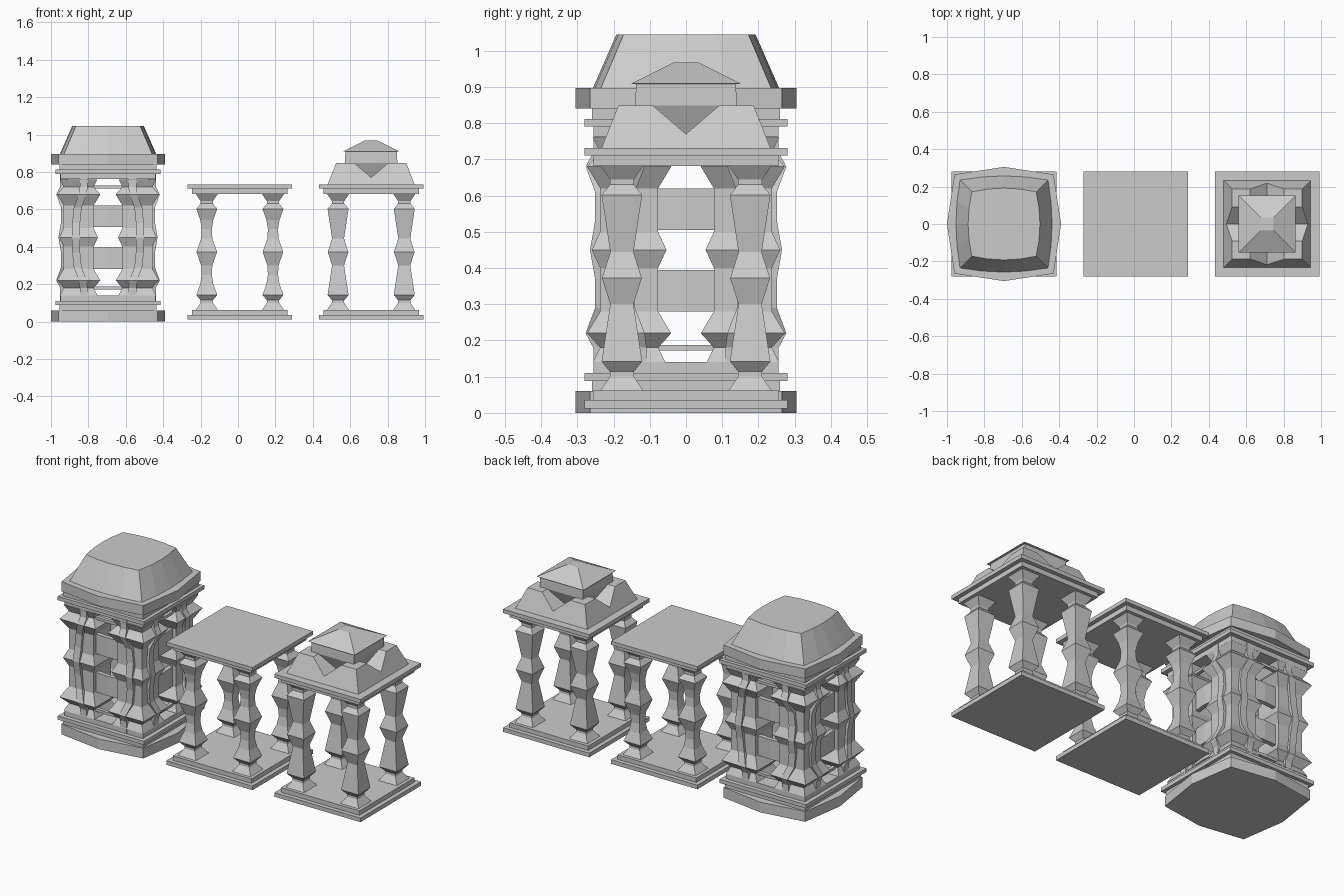
import bpy, bmesh

if "Cube" in bpy.data.objects:
    bpy.data.objects.remove(bpy.data.objects["Cube"])

stone = bpy.data.materials.new("grey stone")
stone.diffuse_color = (0.6, 0.6, 0.6, 1)
stone.use_nodes = True
stone.node_tree.nodes["Principled BSDF"].inputs["Base Color"].default_value = stone.diffuse_color


def finish(name, bm):
    bmesh.ops.recalc_face_normals(bm, faces=bm.faces)
    me = bpy.data.meshes.new(name)
    bm.to_mesh(me)
    bm.free()
    me.materials.append(stone)
    ob = bpy.data.objects.new(name, me)
    bpy.context.collection.objects.link(ob)
    return ob


def loft(name, x, y, sections, segs=1, hollow=False):
    """Stack square sections (z, corner half, side bulge, dx, dy)."""
    bm = bmesh.new()
    loops = []
    for s in sections:
        z, c, b, dx, dy = tuple(s) + (0,) * (5 - len(s))
        pts = []
        for side in range(4):
            for i in range(segs):
                t = -1 + 2 * i / segs
                px, py = c * t, -(c + b * (1 - t * t))
                for _ in range(side):
                    px, py = -py, px
                pts.append(bm.verts.new((x + dx + px, y + dy + py, z)))
        loops.append(pts)
    n = 4 * segs
    pairs = list(zip(loops, loops[1:]))
    if hollow:
        pairs.append((loops[-1], loops[0]))
    else:
        bm.faces.new(loops[0][::-1])
        bm.faces.new(loops[-1])
    for a, b in pairs:
        for i in range(n):
            j = (i + 1) % n
            bm.faces.new((a[i], a[j], b[j], b[i]))
    return finish(name, bm)


def slab(name, x, z0, z1, half, bulge=0, segs=1):
    return loft(name, x, 0, [(z0, half, bulge), (z1, half, bulge)], segs)


def band(name, x, z0, z1, half, bulge, thick):
    h = half - thick
    return loft(name, x, 0, [(z0, half, bulge), (z1, half, bulge),
                             (z1, h, bulge), (z0, h, bulge)], 4, True)


CORNERS = [(sx, sy) for sx in (-1, 1) for sy in (-1, 1)]


def pavilion(prefix, x, shaft):
    # stepped floor and ceiling
    slab(prefix + "_floor_plate", x, 0.012, 0.036, 0.28)
    slab(prefix + "_floor_step", x, 0.036, 0.062, 0.255)
    slab(prefix + "_ceiling_step", x, 0.682, 0.71, 0.255)
    slab(prefix + "_ceiling_plate", x, 0.71, 0.732, 0.28)
    # turned square columns, symmetric about mid height
    low = [(0.062, 0.059), (0.10, 0.033), (0.114, 0.033), (0.142, 0.056)] + shaft
    full = low + [(0.372, 0.055)] + [(0.744 - z, r) for z, r in reversed(low)]
    for sx, sy in CORNERS:
        loft(prefix + "_column", x + 0.177 * sx, 0.177 * sy, full)


# middle open pavilion with slender columns
pavilion("middle", 0.01, [(0.20, 0.035), (0.25, 0.027), (0.30, 0.03)])

# right pavilion with tapered columns
RX = 0.712
pavilion("right", RX, [(0.30, 0.032)])

# right roof: frustum with V valleys across both axes
roof = loft("right_roof", RX, 0, [(0.732, 0.233), (0.848, 0.187)])
for axis in (0, 1):
    bm = bmesh.new()
    ends = []
    for e in (-0.5, 0.5):
        tri = []
        for w, z in ((0, 0.77), (0.117, 0.87), (-0.117, 0.87)):
            p = (RX + w, e, z) if axis == 0 else (RX + e, w, z)
            tri.append(bm.verts.new(p))
        ends.append(tri)
    bm.faces.new(ends[0])
    bm.faces.new(ends[1])
    for i in range(3):
        j = (i + 1) % 3
        bm.faces.new((ends[0][i], ends[0][j], ends[1][j], ends[1][i]))
    cutter = finish("valley_cutter", bm)
    cutter.hide_render = True
    cutter.hide_viewport = True
    mod = roof.modifiers.new("valley", 'BOOLEAN')
    mod.operation = 'DIFFERENCE'
    mod.solver = 'EXACT'
    mod.object = cutter

# central cap rising from the valleys
loft("right_roof_cap", RX, 0, [(0.74, 0.09), (0.848, 0.14), (0.849, 0.14),
                               (0.908, 0.138), (0.909, 0.152), (0.967, 0.035)])

# left tower: stepped base and cornice with bulging slabs
LX = -0.695
slab("tower_base", LX, 0.0, 0.06, 0.265, 0.04, 2)
slab("tower_base_neck", LX, 0.06, 0.088, 0.26)
slab("tower_floor_plate", LX, 0.088, 0.11, 0.28)
slab("tower_floor_step", LX, 0.11, 0.14, 0.255)
slab("tower_ceiling_step", LX, 0.762, 0.79, 0.255)
slab("tower_ceiling_plate", LX, 0.79, 0.812, 0.28)
slab("tower_cornice_neck", LX, 0.812, 0.84, 0.26)
slab("tower_cornice", LX, 0.84, 0.897, 0.265, 0.04, 2)
loft("tower_roof", LX, 0, [(0.897, 0.235, 0.022), (1.045, 0.172, 0.02)], 4)

# spool columns at the tower corners
spool = [(0.14, 0.10), (0.18, 0.08), (0.22, 0.116), (0.28, 0.08), (0.40, 0.08), (0.45, 0.103)]
spool += [(0.90 - z, r) for z, r in reversed(spool[:-1])]
for sx, sy in CORNERS:
    loft("tower_column", LX + 0.157 * sx, 0.157 * sy, spool)

# bowed bars on the outer faces of the columns
wave = [(0.11, 0.13, 0.235), (0.18, 0.13, 0.235), (0.22, 0.135, 0.256),
        (0.29, 0.162, 0.23), (0.37, 0.17, 0.23), (0.45, 0.172, 0.244)]
wave += [(0.90 - z, a, b) for z, a, b in reversed(wave[:-1])]
for sx, sy in CORNERS:
    loft("tower_bowed_bar", LX, 0, [(z, 0.021, 0, a * sx, b * sy) for z, a, b in wave])
    loft("tower_bowed_bar", LX, 0, [(z, 0.021, 0, b * sx, a * sy) for z, a, b in wave])

# curved horizontal rails between the columns
for z0, z1 in ((0.28, 0.395), (0.505, 0.62)):
    band("tower_wide_rail", LX, z0, z1, 0.195, 0.025, 0.025)
for z0, z1 in ((0.172, 0.188), (0.712, 0.728)):
    band("tower_thin_rail", LX, z0, z1, 0.205, 0.025, 0.02)
